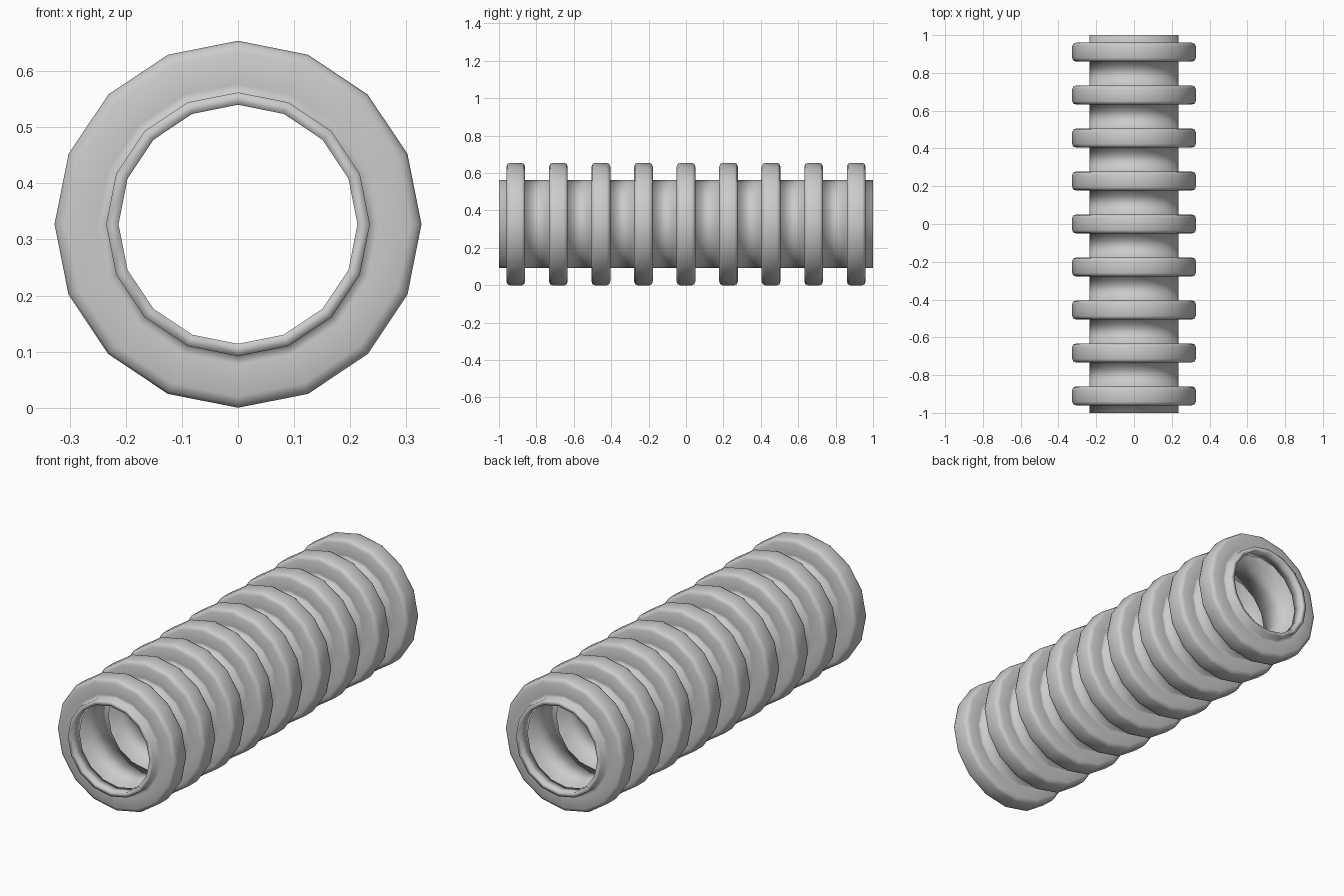
import bpy, bmesh, math

if "Cube" in bpy.data.objects:
    bpy.data.objects.remove(bpy.data.objects["Cube"])

SIDES, RIBS, PITCH = 16, 9, 0.2275
CENTRE_Z = 0.327

# half-profiles of one rib: (offset along the pipe, radius)
OUTER_RIB = [(-0.049, 0.235), (-0.05, 0.25), (-0.05, 0.307), (-0.044, 0.322), (-0.032, 0.327)]
INNER_RIB = [(-0.029, 0.213), (-0.029, 0.295), (-0.022, 0.305)]


def wall(rib, tube_radius):
    """Full-length corrugated wall line, from front end to back end."""
    pts = [(-1.0, tube_radius)]
    full = rib + [(-y, r) for y, r in reversed(rib)]
    for i in range(RIBS):
        c = (i - (RIBS - 1) / 2) * PITCH
        pts += [(c + y, r) for y, r in full]
    return pts + [(1.0, tube_radius)]


def revolve(name, profile):
    """Spin a closed profile about the pipe axis."""
    bm = bmesh.new()
    rings = []
    for y, r in profile:
        rings.append([bm.verts.new((r * math.cos(a), y, CENTRE_Z + r * math.sin(a)))
                      for a in (2 * math.pi * k / SIDES for k in range(SIDES))])
    for i, ring in enumerate(rings):
        nxt = rings[(i + 1) % len(rings)]
        for k in range(SIDES):
            j = (k + 1) % SIDES
            bm.faces.new((ring[k], ring[j], nxt[j], nxt[k])).smooth = True
    bmesh.ops.recalc_face_normals(bm, faces=bm.faces)
    mesh = bpy.data.meshes.new(name)
    bm.to_mesh(mesh)
    bm.free()
    obj = bpy.data.objects.new(name, mesh)
    bpy.context.collection.objects.link(obj)
    return obj


# thin-walled pipe: outer skin, then inner skin back to the front
revolve("corrugated_pipe", wall(OUTER_RIB, 0.235) + wall(INNER_RIB, 0.213)[::-1])
